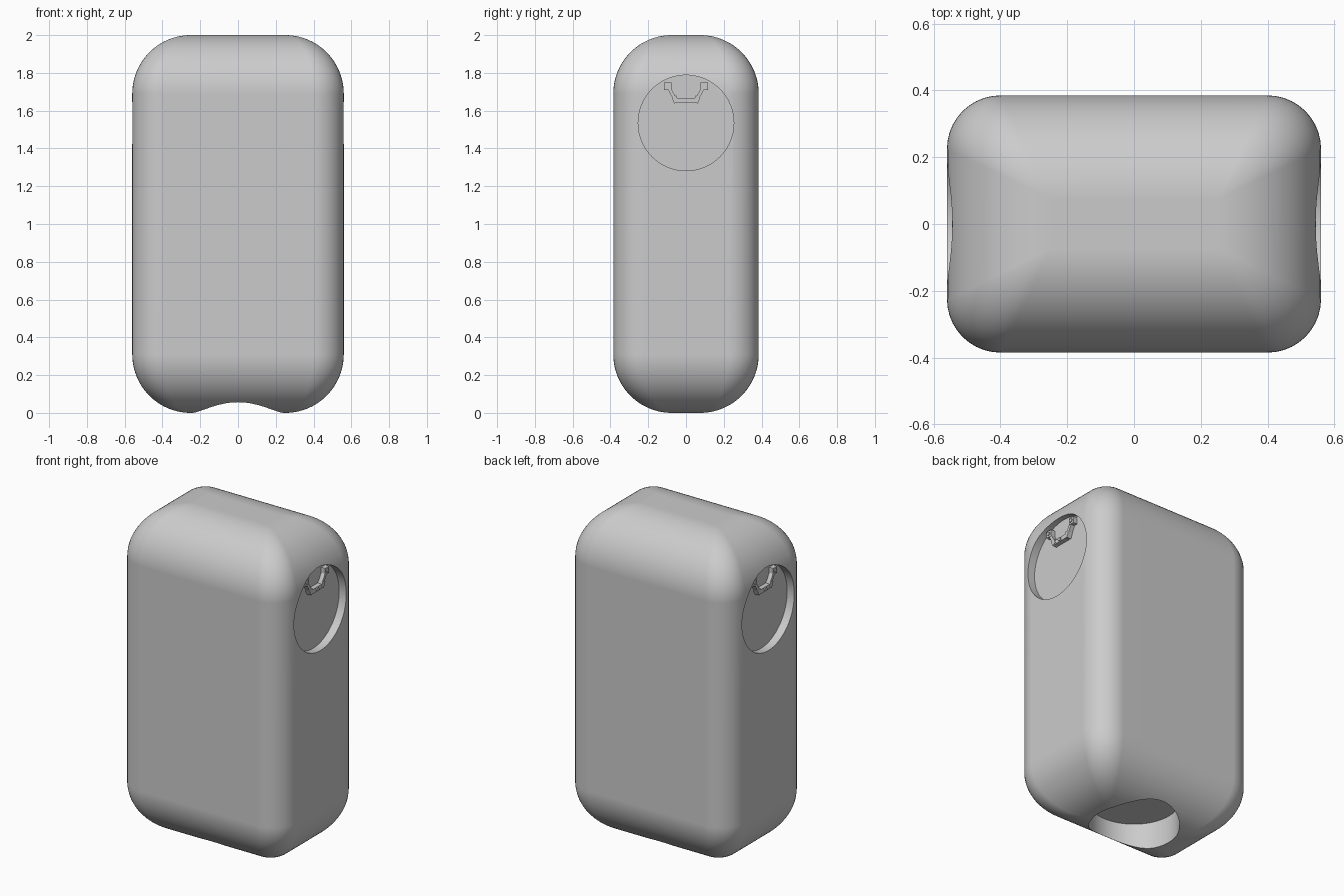
import bpy, bmesh, math
from mathutils import Vector, Matrix

old = bpy.data.objects.get("Cube")
if old:
    bpy.data.objects.remove(old, do_unlink=True)

grey = bpy.data.materials.new("plain grey")
grey.use_nodes = True
grey.diffuse_color = (0.6, 0.6, 0.6, 1)
grey.node_tree.nodes["Principled BSDF"].inputs["Base Color"].default_value = (0.6, 0.6, 0.6, 1)

HX, HY, HEIGHT = 0.56, 0.385, 2.0     # half width, half depth, height
EDGE, CORNER = 0.31, 0.16             # end rounding, upright edge rounding
HOLE, HOLE_Z = 0.253, 1.535           # round recesses


def make_object(name, bm):
    bmesh.ops.recalc_face_normals(bm, faces=bm.faces[:])
    mesh = bpy.data.meshes.new(name)
    bm.to_mesh(mesh)
    bm.free()
    mesh.materials.append(grey)
    obj = bpy.data.objects.new(name, mesh)
    bpy.context.collection.objects.link(obj)
    return obj


def activate(obj):
    bpy.ops.object.select_all(action="DESELECT")
    obj.select_set(True)
    bpy.context.view_layer.objects.active = obj


def section(z, inset, steps=10):
    """Rounded rectangle whose corners tighten as it shrinks."""
    r = max(CORNER * (1 - inset / EDGE), 0.012)
    cx, cy = HX - inset - r, HY - inset - r
    points = []
    for quarter, (sx, sy) in enumerate([(1, 1), (-1, 1), (-1, -1), (1, -1)]):
        for i in range(steps + 1):
            a = (quarter + i / steps) * math.pi / 2
            points.append((sx * cx + r * math.cos(a), sy * cy + r * math.sin(a), z))
    return points


# Body: stacked sections with quarter-round ends
STEPS = 20
ends = []
for i in range(STEPS + 1):
    a = i / STEPS * math.pi / 2
    ends.append((EDGE * (1 - math.cos(a)), EDGE * (1 - math.sin(a))))
levels = ends + [(HEIGHT - z, inset) for z, inset in reversed(ends)]
bm = bmesh.new()
rings = [[bm.verts.new(p) for p in section(z, inset)] for z, inset in levels]
for low, high in zip(rings, rings[1:]):
    for i in range(len(low)):
        j = (i + 1) % len(low)
        bm.faces.new((low[i], low[j], high[j], high[i]))
bm.faces.new(rings[0][::-1])
bm.faces.new(rings[-1])
body = make_object("body", bm)


# Round recesses in both sides and the base
def cut_recess(name, start, end):
    start, end = Vector(start), Vector(end)
    axis = end - start
    turn = axis.to_track_quat("Z", "Y").to_matrix().to_4x4()
    bm = bmesh.new()
    bmesh.ops.create_cone(bm, cap_ends=True, segments=96, radius1=HOLE, radius2=HOLE,
                          depth=axis.length,
                          matrix=Matrix.Translation((start + end) / 2) @ turn)
    cutter = make_object(name, bm)
    cutter.hide_render = True
    mod = body.modifiers.new(name, "BOOLEAN")
    mod.operation, mod.solver, mod.object = "DIFFERENCE", "EXACT", cutter
    activate(body)
    bpy.ops.object.modifier_apply(modifier=name)
    bpy.data.objects.remove(cutter, do_unlink=True)


FLOOR = HX - 0.05
for side, label in ((1, "left"), (-1, "right")):
    cut_recess(label + "_recess", (side * FLOOR, 0, HOLE_Z), (side * 0.8, 0, HOLE_Z))
cut_recess("base_recess", (0, 0, 0.168), (0, 0, -0.2))
activate(body)
bpy.ops.object.shade_smooth_by_angle(angle=math.radians(30))
body.modifiers.new("even_shading", "WEIGHTED_NORMAL").keep_sharp = True


# Small bracket fixed to each recess floor
def add_bar(bm, a, b, width, top):
    """Bar along the recess floor from a to b, given as (y, z)."""
    a, b = Vector(a), Vector(b)
    d = b - a
    n = Vector((-d.y, d.x)).normalized() * width / 2
    base = [bm.verts.new((FLOOR - 0.004, *p)) for p in (a + n, a - n, b - n, b + n)]
    face = bm.faces.new(base)
    out = bmesh.ops.extrude_face_region(bm, geom=[face], use_keep_orig=True)
    for v in out["geom"]:
        if isinstance(v, bmesh.types.BMVert):
            v.co.x = top


def add_stud(bm, y, z, radius, top):
    depth = top - FLOOR
    bmesh.ops.create_cone(bm, cap_ends=True, segments=20, radius1=radius, radius2=radius,
                          depth=depth,
                          matrix=Matrix.Translation((FLOOR + depth / 2, y, z))
                          @ Matrix.Rotation(math.pi / 2, 4, "Y"))


for side, label in ((1, "left"), (-1, "right")):
    bm = bmesh.new()
    add_bar(bm, (-0.05, 1.653), (0.05, 1.653), 0.026, 0.538)
    add_stud(bm, 0, 1.653, 0.011, 0.545)
    for s in (-1, 1):
        add_bar(bm, (s * 0.05, 1.643), (s * 0.064, 1.675), 0.026, 0.54)
        add_bar(bm, (s * 0.06, 1.665), (s * 0.086, 1.712), 0.018, 0.536)
        add_bar(bm, (s * 0.078, 1.73), (s * 0.116, 1.73), 0.04, 0.538)
        add_stud(bm, s * 0.097, 1.73, 0.011, 0.544)
    bracket = make_object(label + "_bracket", bm)
    if side < 0:
        bracket.rotation_euler.z = math.pi
